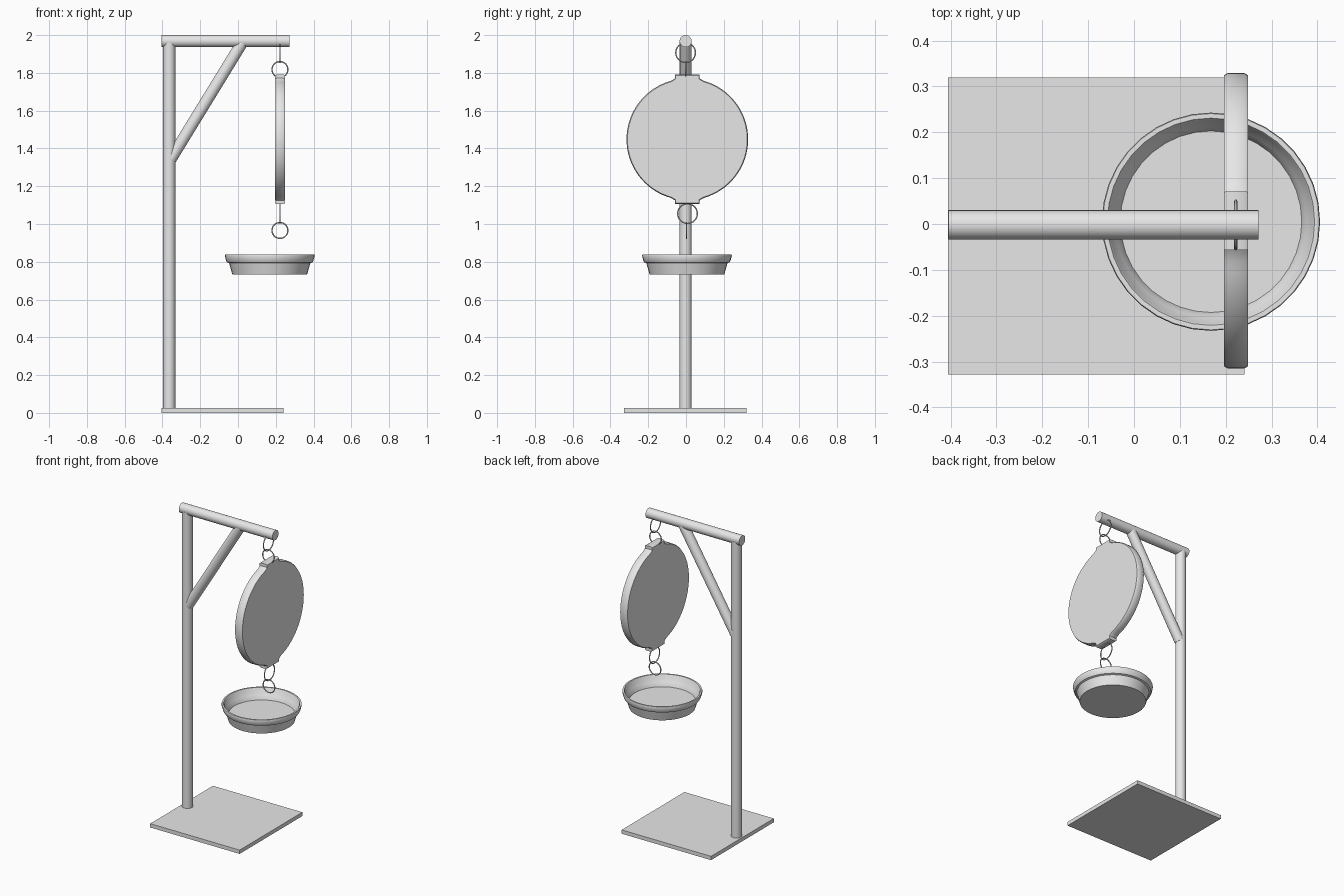
import bpy, bmesh, math
from mathutils import Vector

if "Cube" in bpy.data.objects:
    bpy.data.objects.remove(bpy.data.objects["Cube"])

metal = bpy.data.materials.new("light_grey")
metal.diffuse_color = (0.8, 0.8, 0.8, 1)
metal.use_nodes = True
metal.node_tree.nodes["Principled BSDF"].inputs["Base Color"].default_value = metal.diffuse_color


def finish(ob, name, smooth=True):
    ob.name = name
    ob.data.materials.clear()
    ob.data.materials.append(metal)
    if smooth:
        bpy.ops.object.select_all(action='DESELECT')
        ob.select_set(True)
        bpy.context.view_layer.objects.active = ob
        bpy.ops.object.shade_smooth_by_angle(angle=math.radians(35))
    return ob


def from_bmesh(bm, name):
    bmesh.ops.recalc_face_normals(bm, faces=bm.faces)
    me = bpy.data.meshes.new(name)
    bm.to_mesh(me)
    bm.free()
    ob = bpy.data.objects.new(name, me)
    bpy.context.collection.objects.link(ob)
    return finish(ob, name)


def rod(name, a, b, r):
    a, b = Vector(a), Vector(b)
    bpy.ops.mesh.primitive_cylinder_add(vertices=32, radius=r, depth=(b - a).length, location=(a + b) / 2)
    ob = bpy.context.object
    ob.rotation_mode = 'QUATERNION'
    ob.rotation_quaternion = (b - a).to_track_quat('Z', 'Y')
    return finish(ob, name)


def ring(name, loc, r, rot):
    bpy.ops.mesh.primitive_torus_add(major_radius=r, minor_radius=0.0035, major_segments=40,
                                     minor_segments=8, location=loc, rotation=rot)
    return finish(bpy.context.object, name)


# square base plate
bpy.ops.mesh.primitive_cube_add(size=1, location=(-0.082, -0.004, 0.0125))
bpy.context.object.scale = (0.647, 0.648, 0.025)
finish(bpy.context.object, "base_plate", False)

# stand: post, beam and diagonal brace
rod("post", (-0.364, -0.002, 0.01), (-0.364, -0.002, 1.96), 0.032)
rod("beam", (-0.405, -0.002, 1.968), (0.272, -0.002, 1.968), 0.032)
rod("brace", (-0.355, -0.002, 1.345), (0.022, -0.002, 1.96), 0.031)

# hanging rings, each pair interlocked at right angles
X = 0.222
side, front = (0, math.pi / 2, 0), (math.pi / 2, 0, 0)
ring("beam_ring", (X, -0.002, 1.907), 0.052, side)
ring("dial_top_ring", (X, -0.002, 1.818), 0.042, front)
ring("dial_bottom_ring", (X, 0.008, 1.055), 0.052, side)
ring("pan_ring", (X, 0.003, 0.966), 0.042, front)

# round dial with a filleted tab at top and bottom, rim slightly rounded
R, CY, CZ = 0.322, 0.007, 1.448
half = []
a0 = math.asin(0.088 / R)
for i in range(33):
    a = math.pi / 2 - a0 - (math.pi - 2 * a0) * i / 32
    half.append((R * math.cos(a), R * math.sin(a)))
tab = [(0.064, 0.343), (0.064, 0.324), (0.071, 0.319)]
half = tab + half + [(y, -z) for y, z in reversed(tab)]
outline = half + [(-y, -z) for y, z in half]
bm = bmesh.new()
loops = []
for x, s in ((0.196, 0.985), (0.204, 1), (0.241, 1), (0.249, 0.985)):
    loops.append([bm.verts.new((x, CY + y * s, CZ + z * s)) for y, z in outline])
n = len(outline)
for p, q in zip(loops, loops[1:]):
    for i in range(n):
        bm.faces.new((p[i], p[(i + 1) % n], q[(i + 1) % n], q[i]))
bm.faces.new(loops[0])
bm.faces.new(loops[-1])
from_bmesh(bm, "dial")

# weighing pan: lathed profile with stepped rim
profile = [(0.0, 0.733), (0.198, 0.733), (0.215, 0.793), (0.226, 0.797), (0.231, 0.806),
           (0.238, 0.832), (0.236, 0.838), (0.226, 0.838), (0.222, 0.832), (0.216, 0.806),
           (0.208, 0.797), (0.198, 0.768), (0.0, 0.768)]
bm = bmesh.new()
vs = [bm.verts.new((r, 0, z)) for r, z in profile]
es = [bm.edges.new(e) for e in zip(vs, vs[1:])]
bmesh.ops.spin(bm, geom=vs + es, cent=(0, 0, 0), axis=(0, 0, 1), angle=2 * math.pi, steps=36)
bmesh.ops.remove_doubles(bm, verts=bm.verts, dist=0.0005)
bmesh.ops.translate(bm, verts=bm.verts, vec=(0.168, 0.005, 0))
from_bmesh(bm, "weighing_pan")
